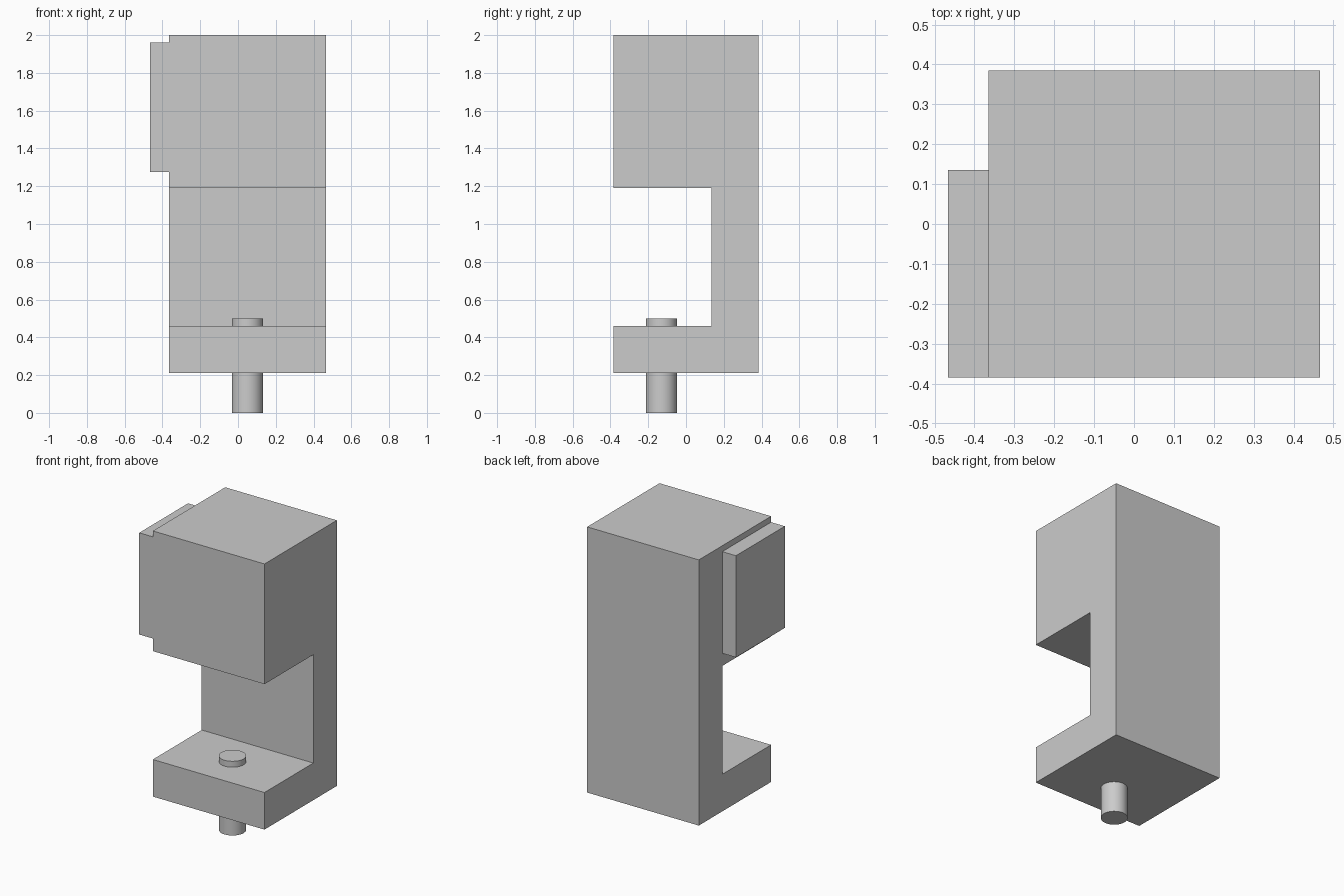
import bpy
import bmesh
from mathutils import Vector

cube = bpy.data.objects.get("Cube")
if cube:
    bpy.data.objects.remove(cube, do_unlink=True)

grey = bpy.data.materials.new("plain_grey")
grey.use_nodes = True
GREY = (0.6, 0.6, 0.6, 1)
grey.diffuse_color = GREY
grey.node_tree.nodes["Principled BSDF"].inputs["Base Color"].default_value = GREY


def add_object(name, bm):
    bmesh.ops.recalc_face_normals(bm, faces=bm.faces)
    mesh = bpy.data.meshes.new(name)
    bm.to_mesh(mesh)
    bm.free()
    mesh.materials.append(grey)
    obj = bpy.data.objects.new(name, mesh)
    bpy.context.collection.objects.link(obj)
    return obj


def extrude_profile(name, profile, x0, x1):
    """Extrude a side (y, z) profile along x."""
    bm = bmesh.new()
    face = bm.faces.new([bm.verts.new((x0, y, z)) for y, z in profile])
    result = bmesh.ops.extrude_face_region(bm, geom=[face])
    moved = [v for v in result["geom"] if isinstance(v, bmesh.types.BMVert)]
    bmesh.ops.translate(bm, verts=moved, vec=Vector((x1 - x0, 0, 0)))
    return add_object(name, bm)


# C-shaped body: base shelf, back wall and upper block
front, back, inner = -0.385, 0.385, 0.135
extrude_profile("body", [
    (front, 0.21), (back, 0.21), (back, 2.0), (front, 2.0),
    (front, 1.19), (inner, 1.19), (inner, 0.46), (front, 0.46),
], -0.365, 0.467)

# Raised panel on the side of the upper block
extrude_profile("side_panel", [
    (front, 1.275), (inner, 1.275), (inner, 1.96), (front, 1.96),
], -0.467, -0.365)

# Round pin through the base shelf
bpy.ops.mesh.primitive_cylinder_add(
    vertices=48, radius=0.083, depth=0.5, location=(0.05, -0.13, 0.25))
pin = bpy.context.object
pin.name = "pin"
pin.data.materials.append(grey)
bpy.ops.object.shade_smooth_by_angle()
